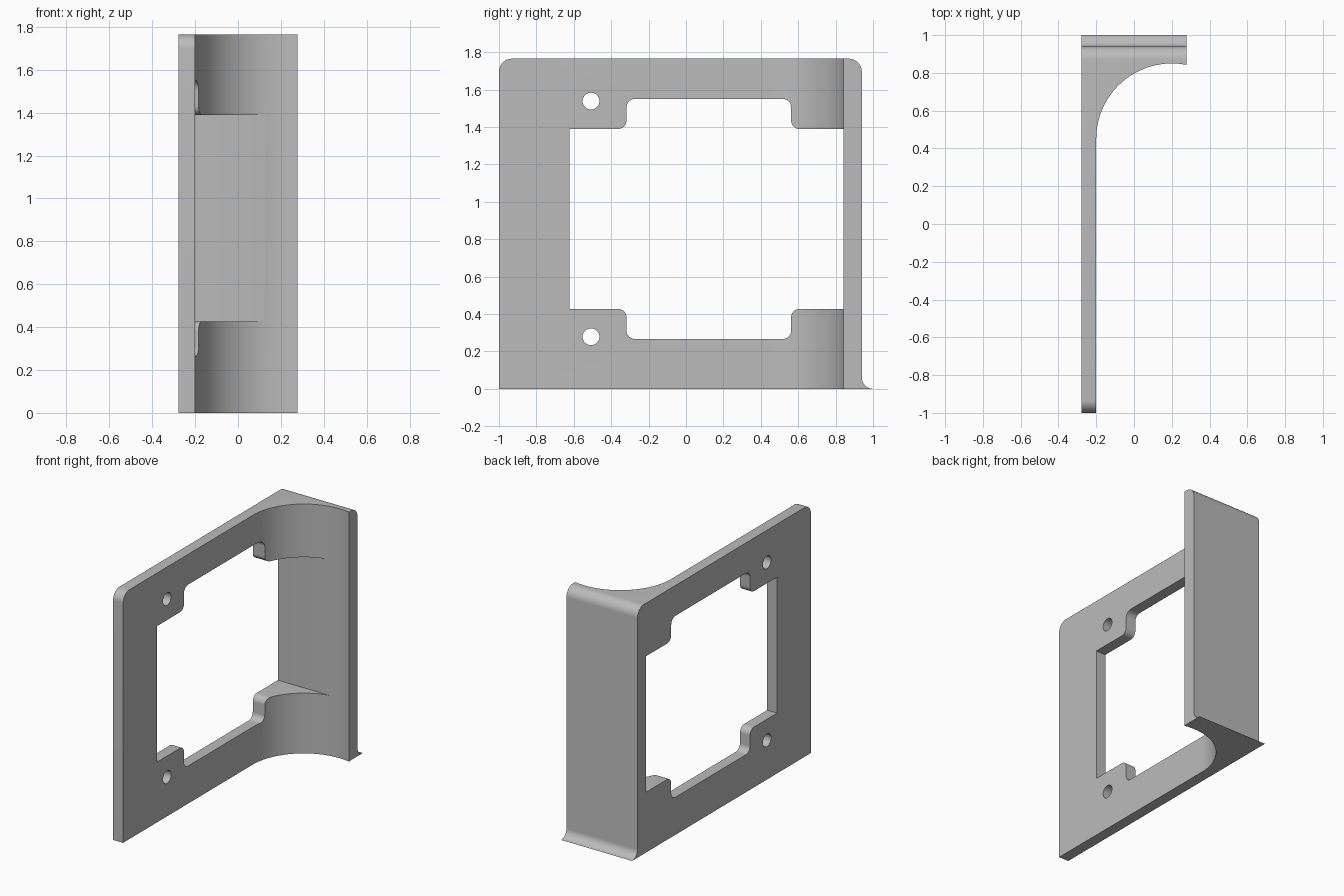
import bpy, bmesh
from math import sin, cos, pi, tan
from mathutils import Vector

cube = bpy.data.objects.get("Cube")
if cube:
    bpy.data.objects.remove(cube, do_unlink=True)

grey = bpy.data.materials.new("plain grey")
grey.use_nodes = True
colour = (0.5, 0.5, 0.5, 1)
grey.diffuse_color = colour
grey.node_tree.nodes["Principled BSDF"].inputs["Base Color"].default_value = colour


def rounded(corners, steps=10):
    """Outline from (u, v, radius) corners, with a fillet at each radius."""
    pts = []
    for i, (u, v, r) in enumerate(corners):
        p = Vector((u, v))
        if r == 0:
            new = [p]
        else:
            a = (Vector(corners[i - 1][:2]) - p).normalized()
            b = (Vector(corners[(i + 1) % len(corners)][:2]) - p).normalized()
            # all filleted corners are square
            centre = p + (a + b) * r
            new = [centre - b * r * cos(t) - a * r * sin(t)
                   for t in (k * pi / 2 / steps for k in range(steps + 1))]
        for q in new:
            if not pts or (q - pts[-1]).length > 1e-5:
                pts.append(q)
    return pts


def prism(name, outline, axis, low, high):
    """Extrude a closed outline along x (outline is y, z) or z (outline is x, y)."""
    place = (lambda u, v, d: (d, u, v)) if axis == "x" else (lambda u, v, d: (u, v, d))
    bm = bmesh.new()
    face = bm.faces.new([bm.verts.new(place(u, v, low)) for u, v in outline])
    extruded = bmesh.ops.extrude_face_region(bm, geom=[face])["geom"]
    moved = [g for g in extruded if isinstance(g, bmesh.types.BMVert)]
    bmesh.ops.translate(bm, verts=moved, vec=place(0, 0, high - low))
    bmesh.ops.recalc_face_normals(bm, faces=bm.faces)
    mesh = bpy.data.meshes.new(name)
    bm.to_mesh(mesh)
    bm.free()
    mesh.materials.append(grey)
    ob = bpy.data.objects.new(name, mesh)
    bpy.context.collection.objects.link(ob)
    return ob


def combine(target, tool, operation):
    """Apply a boolean and discard the tool."""
    mod = target.modifiers.new(operation, "BOOLEAN")
    mod.operation, mod.solver, mod.object = operation, "EXACT", tool
    bpy.context.view_layer.objects.active = target
    bpy.ops.object.modifier_apply(modifier=mod.name)
    bpy.data.objects.remove(tool, do_unlink=True)


HALF_X, HEIGHT, BACK = 0.278, 1.765, 0.94
MID = 0.908  # height of the window centre

# Side silhouette: rounded top corners, flared foot at the back
bracket = prism("bracket", rounded([
    (-1, 0, 0), (1, 0, 0), (BACK, 0, 0.06),
    (BACK, HEIGHT, 0.07), (-1, HEIGHT, 0.07)]), "x", -HALF_X, HALF_X)

# Plan: thin plate sweeping through a large cove into the back wall
radius, cx, cy = 0.4, 0.2, 0.45
start, end, steps = pi, pi / 2 - 0.195, 40
cove = [(cx + radius * cos(a), cy + radius * sin(a))
        for a in (start + (end - start) * k / steps for k in range(steps + 1))]
wall_y = cove[-1][1]
plan = [(-0.5, -1.2), (-0.2, -1.2)] + cove + [(0.5, wall_y), (0.5, 1.2), (-0.5, 1.2)]
combine(bracket, prism("plan_tool", plan, "z", -0.2, 2), "INTERSECT")

# Window with a taller middle and rounded corner tabs, mirrored top to bottom
inner, outer = 0.481, 0.642
top = [(wall_y, inner, 0), (0.562, inner, 0.045), (0.562, outer, 0.045),
       (-0.318, outer, 0.045), (-0.318, inner, 0.045), (-0.622, inner, 0)]
window = [(y, MID + z, r) for y, z, r in top]
window += [(y, MID - z, r) for y, z, r in reversed(top)]
combine(bracket, prism("window_tool", rounded(window), "x", -1, 1), "DIFFERENCE")

# Screw holes
for side in (-1, 1):
    ring = [(-0.508 + 0.045 * cos(k * pi / 16), MID + side * 0.63 + 0.045 * sin(k * pi / 16))
            for k in range(32)]
    combine(bracket, prism("hole_tool", ring, "x", -1, 1), "DIFFERENCE")

# Smooth the curves, keep the edges crisp
bpy.ops.object.select_all(action="DESELECT")
bracket.select_set(True)
bpy.context.view_layer.objects.active = bracket
bpy.ops.object.shade_smooth_by_angle(angle=pi / 6)
